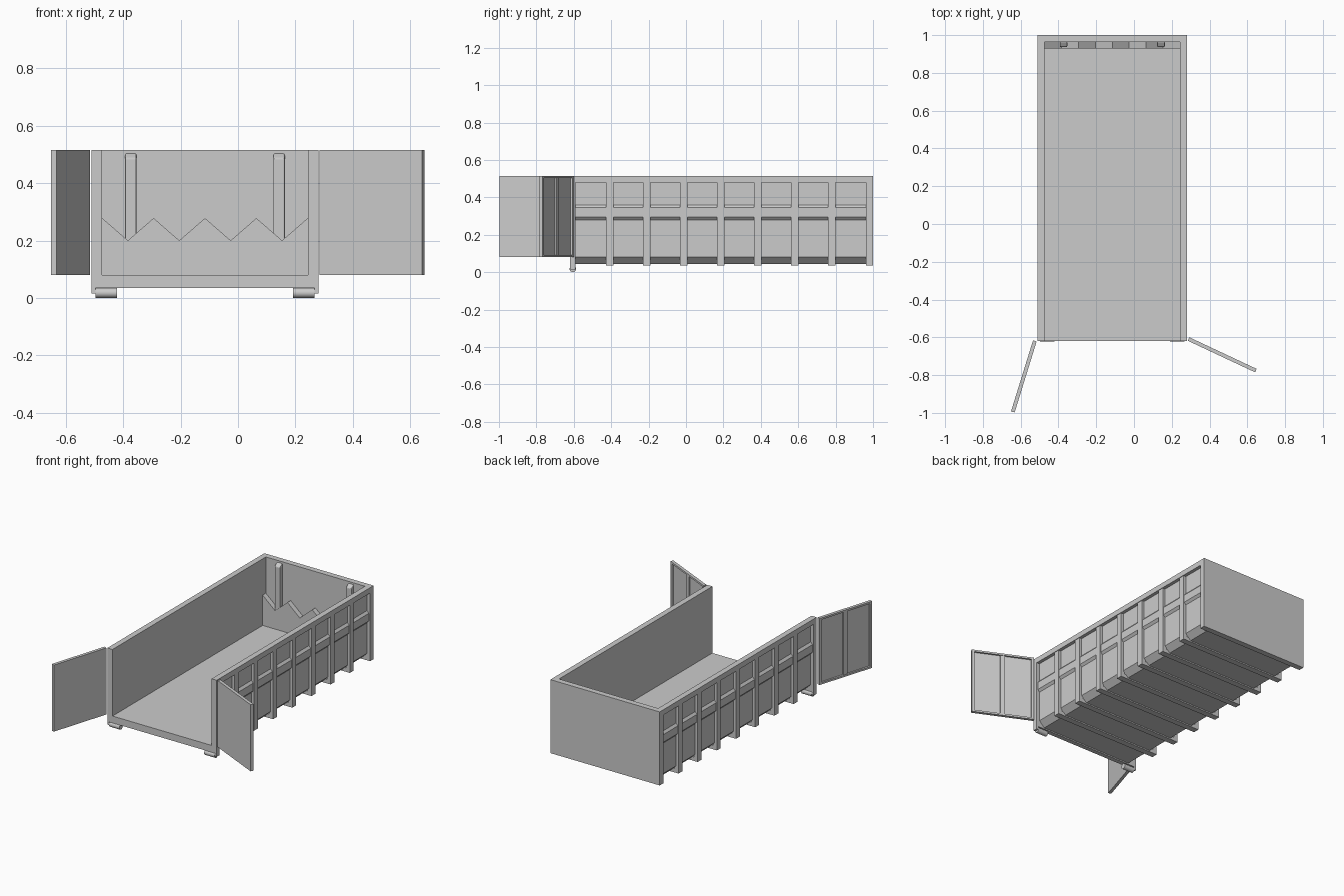
import bpy, bmesh, math
from mathutils import Matrix, Vector

if "Cube" in bpy.data.objects:
    bpy.data.objects.remove(bpy.data.objects["Cube"])

CX = -0.115          # container centre line
HW, HI = 0.395, 0.358  # outer and inner half widths
TOP, FLOOR = 0.515, 0.08
Y0, Y1 = -0.62, 1.0


def finish(name, bm):
    bmesh.ops.recalc_face_normals(bm, faces=bm.faces)
    me = bpy.data.meshes.new(name)
    bm.to_mesh(me)
    bm.free()
    ob = bpy.data.objects.new(name, me)
    bpy.context.collection.objects.link(ob)
    return ob


def prism(name, pts, y0, y1):
    """Extrude an x-z outline (x relative to the centre line) along y."""
    bm = bmesh.new()
    f = bm.faces.new([bm.verts.new((CX + x, y0, z)) for x, z in pts])
    r = bmesh.ops.extrude_face_region(bm, geom=[f])
    vs = [g for g in r["geom"] if isinstance(g, bmesh.types.BMVert)]
    bmesh.ops.translate(bm, verts=vs, vec=(0, y1 - y0, 0))
    return finish(name, bm)


def mirror(pts):
    return [(-x, z) for x, z in pts]


def symmetric(half):
    return half + mirror(half)[::-1]


def rect(x0, x1, z0, z1):
    return [(x0, z0), (x1, z0), (x1, z1), (x0, z1)]


def add_box(bm, x0, x1, y0, y1, z0, z1):
    m = Matrix.Translation(((x0 + x1) / 2, (y0 + y1) / 2, (z0 + z1) / 2))
    bmesh.ops.create_cube(bm, size=1, matrix=m @ Matrix.Diagonal((x1 - x0, y1 - y0, z1 - z0, 1)))


# Body shell: floor and walls with chamfered lower edges
prism("body_shell", symmetric([(0.335, 0.043), (0.373, 0.08), (0.373, TOP - 0.01),
                               (HI, TOP - 0.01), (HI, FLOOR)]), Y0 + 0.01, Y1 - 0.01)

# Front frame and U-shaped ribs running under the floor
frame = symmetric([(HW, 0.035), (HW, TOP), (HI, TOP), (HI, FLOOR)])
prism("front_frame", frame, Y0, -0.59)
rib = symmetric([(HW - 0.004, 0.035), (HW - 0.004, 0.485), (HI + 0.005, 0.485), (HI + 0.005, 0.06)])
for i in range(7):
    y = -0.408 + i * 0.198
    prism(f"rib_{i + 1}", rib, y - 0.02, y + 0.02)

# Back wall
prism("back_wall", rect(-HW, HW, 0.035, TOP), 0.963, Y1)

for side, s in (("left", -1), ("right", 1)):
    # Top rail, bevelled mid rail and front bracket
    prism(f"{side}_top_rail", rect(s * HI, s * HW, 0.48, TOP), Y0, Y1)
    mid = [(0.365, 0.28), (0.373, 0.28), (0.386, 0.295), (0.386, 0.345), (0.373, 0.36), (0.365, 0.36)]
    prism(f"{side}_mid_rail", [(s * x, z) for x, z in mid], -0.6, 0.97)
    prism(f"{side}_roller_bracket", rect(s * 0.382, s * HW, 0.015, 0.05), Y0, -0.59)
    # Floor roller
    bm = bmesh.new()
    m = Matrix.Translation((CX + s * 0.344, -0.605, 0.0175)) @ Matrix.Rotation(math.pi / 2, 4, 'Y')
    bmesh.ops.create_cone(bm, cap_ends=True, segments=24, radius1=0.0175, radius2=0.0175,
                          depth=0.076, matrix=m)
    ob = finish(f"{side}_roller", bm)
    bpy.context.view_layer.objects.active = ob
    ob.select_set(True)
    bpy.ops.object.shade_smooth_by_angle()
    ob.select_set(False)

# Zigzag plate inside the back wall
teeth = [(-HI + i * 2 * HI / 8, 0.278 if i % 2 == 0 else 0.2) for i in range(9)]
prism("zigzag_plate", [(HI, FLOOR), (-HI, FLOOR)] + teeth, 0.93, 0.964)

# Inner posts with sloping tops
for side, s in (("left", -1), ("right", 1)):
    c = CX + s * 0.258
    bm = bmesh.new()
    add_box(bm, c - 0.02, c + 0.02, 0.937, 0.965, FLOOR, 0.505)
    for v in bm.verts:
        if v.co.z > 0.4 and v.co.y < 0.95:
            v.co.z = 0.487
    ob = finish(f"{side}_inner_post", bm)
    bev = ob.modifiers.new("bevel", 'BEVEL')
    bev.width = 0.005
    bev.segments = 2

# Open doors: plain inside, framed panels with a centre rib outside
doors = (("left_door", (-0.525, -0.619), (-0.6415, -0.995), -1),
         ("right_door", (0.289, -0.609), (0.645, -0.776), 1))
for name, hinge, tip, out in doors:
    d = Vector(tip) - Vector(hinge)
    L = d.length
    zb, zt, w = FLOOR, TOP, 0.016
    parts = [(0, L, -0.01, -0.002, zb, zt),
             (0, w, -0.01, 0.01, zb, zt), (L - w, L, -0.01, 0.01, zb, zt),
             (w, L - w, -0.01, 0.01, zb, zb + 0.012), (w, L - w, -0.01, 0.01, zt - 0.012, zt),
             (L / 2 - 0.015, L / 2 + 0.015, -0.01, 0.006, zb + 0.012, zt - 0.012)]
    bm = bmesh.new()
    for x0, x1, a, b, z0, z1 in parts:
        y0, y1 = sorted((a * out, b * out))
        add_box(bm, x0, x1, y0, y1, z0, z1)
    ob = finish(name, bm)
    ob.location = (hinge[0], hinge[1], 0)
    ob.rotation_euler = (0, 0, math.atan2(d.y, d.x))
